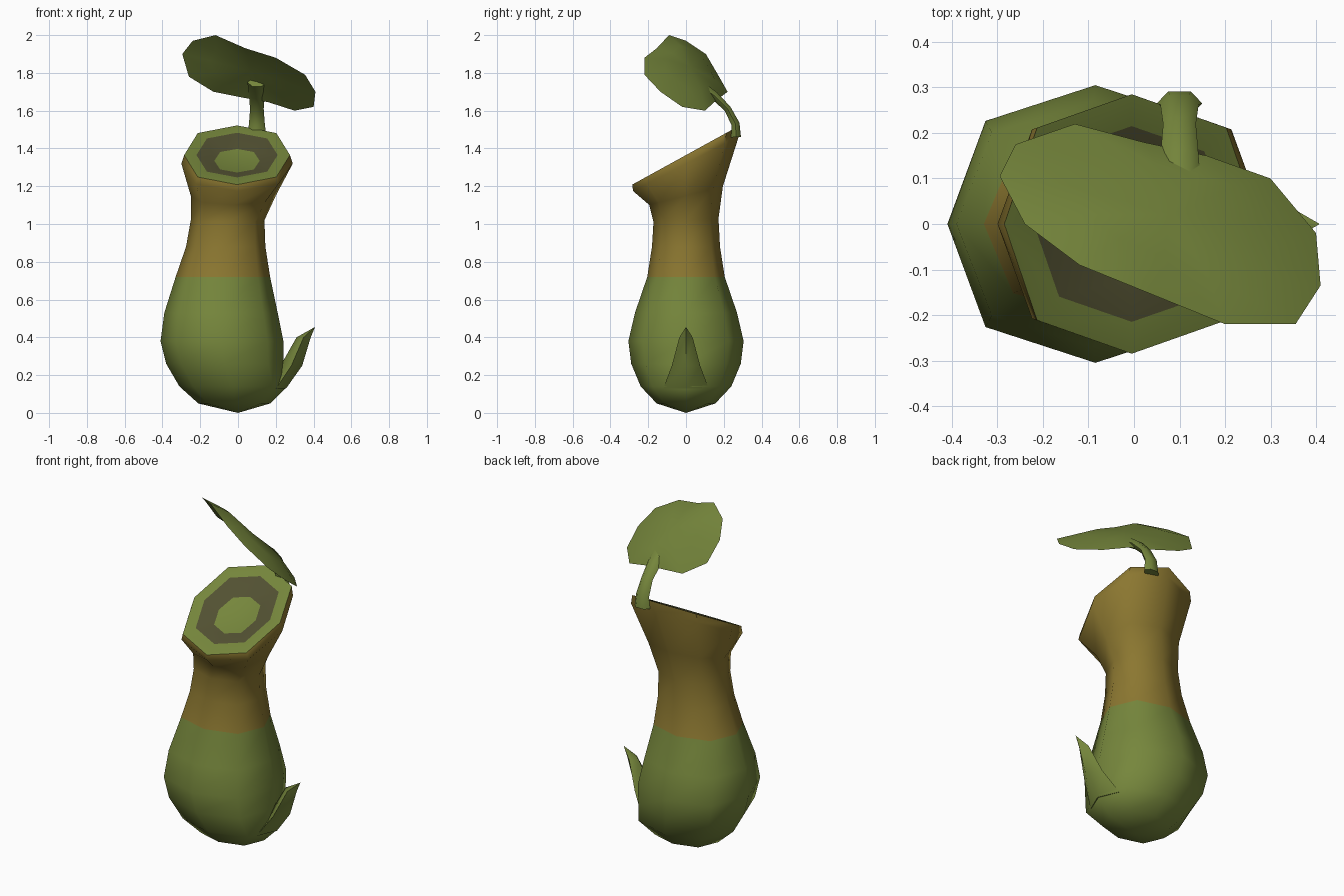
import bpy, bmesh, math
from mathutils import Vector

if "Cube" in bpy.data.objects:
    bpy.data.objects.remove(bpy.data.objects["Cube"])


def material(name, rgb):
    m = bpy.data.materials.new(name)
    m.diffuse_color = (*rgb, 1)
    m.use_nodes = True
    m.node_tree.nodes["Principled BSDF"].inputs["Base Color"].default_value = m.diffuse_color
    return m


GREEN = material("leaf green", (0.18, 0.24, 0.045))
BROWN = material("ochre brown", (0.26, 0.185, 0.03))
DARK = material("dark olive", (0.085, 0.082, 0.032))


def finish(bm, name, mats, angle=60):
    bmesh.ops.recalc_face_normals(bm, faces=bm.faces)
    me = bpy.data.meshes.new(name)
    bm.to_mesh(me)
    bm.free()
    for m in mats:
        me.materials.append(m)
    ob = bpy.data.objects.new(name, me)
    bpy.context.collection.objects.link(ob)
    bpy.ops.object.select_all(action='DESELECT')
    ob.select_set(True)
    bpy.context.view_layer.objects.active = ob
    bpy.ops.object.shade_smooth_by_angle(angle=math.radians(angle))
    return ob


def bridge(bm, a, b, mat=0):
    n = len(a)
    for i in range(n):
        j = (i + 1) % n
        bm.faces.new((a[i], a[j], b[j], b[i])).material_index = mat


def fan(bm, ring, tip, mat=0):
    v = bm.verts.new(tip)
    for i in range(len(ring)):
        bm.faces.new((ring[i], ring[(i + 1) % len(ring)], v)).material_index = mat


# Pitcher body: eight-sided rings (z, centre x, rx, ry, tilt, colour below)
SECTIONS = [
    (0.05, -0.02, 0.19, 0.155, 0, 0),
    (0.14, -0.025, 0.285, 0.24, 0, 0),
    (0.26, -0.07, 0.31, 0.29, 0, 0),
    (0.38, -0.085, 0.325, 0.305, 0, 0),
    (0.53, -0.09, 0.30, 0.27, 0, 0),
    (0.72, -0.08, 0.25, 0.205, 0, 0),
    (0.88, -0.065, 0.21, 0.18, 0, 1),
    (1.02, -0.055, 0.195, 0.172, 0.05, 1),
    (1.15, -0.025, 0.225, 0.195, 0.25, 1),
    (1.32, -0.005, 0.295, 0.28, 0.52, 1),   # lip, outer edge
    (1.365, -0.005, 0.28, 0.285, 0.55, 1),  # lip, top edge
    (1.365, -0.005, 0.215, 0.215, 0.55, 0), # lip, inner edge
    (1.335, -0.005, 0.12, 0.12, 0.52, 2),   # mouth floor
]
bm = bmesh.new()
prev = None
for z, cx, rx, ry, tilt, mat in SECTIONS:
    ring = []
    for i in range(8):
        a = math.tau * i / 8
        k = 1.05 if i % 2 else 1.0
        y = ry * k * math.sin(a)
        ring.append(bm.verts.new((cx + rx * k * math.cos(a), y, z + tilt * y)))
    if prev:
        bridge(bm, prev, ring, mat)
    else:
        fan(bm, ring, (0, 0, 0))
    prev = ring
fan(bm, prev, (0, 0, 1.33), 0)
finish(bm, "pitcher_body", [GREEN, BROWN, DARK])

# Lid leaf: wavy tilted outline, domed on the upper side
OUTLINE = [
    (-0.295, 0.105, 1.90), (-0.26, 0.175, 1.78), (-0.13, 0.22, 1.70),
    (0.02, 0.18, 1.67), (0.16, 0.15, 1.645), (0.30, 0.10, 1.60),
    (0.40, -0.02, 1.62), (0.41, -0.135, 1.70), (0.355, -0.22, 1.79),
    (0.20, -0.22, 1.88), (0.04, -0.155, 1.93), (-0.12, -0.09, 2.0),
    (-0.24, 0.0, 1.97),
]
centre = Vector((0.06, -0.01, 1.80))
normal = Vector((0.62, 0.95, 1)).normalized()
bm = bmesh.new()
rim = [bm.verts.new(p) for p in OUTLINE]
for ring_off, mid_off in ((0.04, 0.05), (0.01, 0.012)):
    inner = [bm.verts.new(centre.lerp(Vector(p), 0.6) + normal * ring_off)
             for p in OUTLINE]
    bridge(bm, rim, inner)
    fan(bm, inner, centre + normal * mid_off)
finish(bm, "lid_leaf", [GREEN])

# Stem: six-sided tube from the back of the lip to the top of the lid
PATH = [(0.10, 0.265, 1.46, 0.05), (0.10, 0.262, 1.53, 0.042),
        (0.10, 0.22, 1.61, 0.036), (0.10, 0.15, 1.68, 0.042),
        (0.10, 0.05, 1.75, 0.05)]
bm = bmesh.new()
pts = [Vector(p[:3]) for p in PATH]
prev = None
for i, p in enumerate(pts):
    d = (pts[min(i + 1, 4)] - pts[max(i - 1, 0)]).normalized()
    side = Vector((1, 0, 0))
    up = d.cross(side)
    r = PATH[i][3]
    ring = [bm.verts.new(p + side * r * math.cos(math.tau * k / 6)
                         + up * r * 0.6 * math.sin(math.tau * k / 6))
            for k in range(6)]
    if prev:
        bridge(bm, prev, ring)
    else:
        bm.faces.new(ring)
    prev = ring
bm.faces.new(prev)
finish(bm, "lid_stem", [GREEN])

# Small pointed leaf low on the right side (z, inner x, outer x, half width)
SPUR = [(0.13, 0.15, 0.255, 0.12), (0.25, 0.225, 0.34, 0.075),
        (0.40, 0.31, 0.385, 0.035)]
bm = bmesh.new()
prev = None
for z, x0, x1, w in SPUR:
    m = (x0 + x1) / 2
    ring = [bm.verts.new(c) for c in
            ((x1, 0, z), (m, w, z), (x0, 0, z), (m, -w, z))]
    if prev:
        bridge(bm, prev, ring)
    else:
        bm.faces.new(ring)
    prev = ring
fan(bm, prev, (0.408, 0, 0.455))
finish(bm, "side_leaf", [GREEN])
